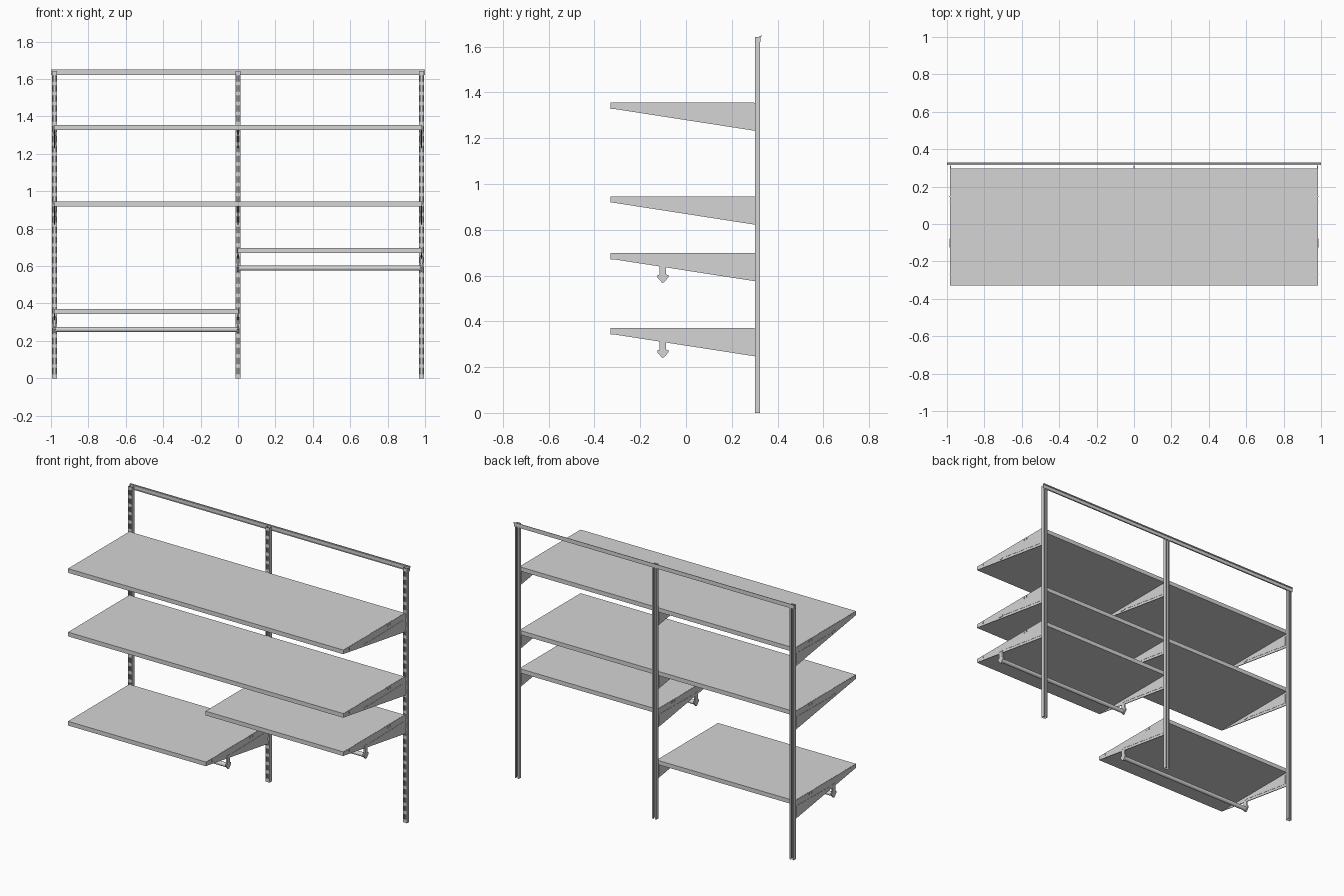
import bpy, bmesh, math

if "Cube" in bpy.data.objects:
    bpy.data.objects.remove(bpy.data.objects["Cube"])

grey = bpy.data.materials.new("light_grey_metal")
grey.diffuse_color = (0.66, 0.66, 0.66, 1)
grey.use_nodes = True
grey.node_tree.nodes["Principled BSDF"].inputs["Base Color"].default_value = grey.diffuse_color


def finish(name, bm):
    bmesh.ops.recalc_face_normals(bm, faces=bm.faces[:])
    me = bpy.data.meshes.new(name)
    bm.to_mesh(me)
    bm.free()
    me.materials.append(grey)
    ob = bpy.data.objects.new(name, me)
    bpy.context.collection.objects.link(ob)
    return ob


def add_box(bm, x0, x1, y0, y1, z0, z1):
    vs = bmesh.ops.create_cube(bm, size=1)["verts"]
    for v in vs:
        v.co.x = x1 if v.co.x > 0 else x0
        v.co.y = y1 if v.co.y > 0 else y0
        v.co.z = z1 if v.co.z > 0 else z0


def add_plate(bm, pts, x0, x1):
    """Extrude a (y, z) outline from x0 to x1."""
    a = [bm.verts.new((x0, y, z)) for y, z in pts]
    b = [bm.verts.new((x1, y, z)) for y, z in pts]
    bm.faces.new(a)
    bm.faces.new(b[::-1])
    for i in range(len(pts)):
        j = (i + 1) % len(pts)
        bm.faces.new((a[i], a[j], b[j], b[i]))


UP_X = (-0.981, 0.0, 0.981)
UP_TOP = 1.642


# Uprights: slotted front web, side flanges and narrow back returns
def upright(cx):
    bm = bmesh.new()
    y0, y1, t, h = 0.301, 0.3235, 0.002, 0.0145
    for s in (-1, 1):
        xs = sorted((cx + s * h, cx + s * (h - t)))
        add_box(bm, *xs, y0, y1, 0, UP_TOP)
        xs = sorted((cx + s * h, cx + s * 0.0045))
        add_box(bm, *xs, y1 - t, y1, 0, UP_TOP)
        # outer strip of the web
        xs = sorted((cx + s * h, cx + s * 0.0085))
        add_box(bm, *xs, y0, y0 + t, 0, UP_TOP)
        # bridges between slots
        z = 0.0
        while z < UP_TOP:
            xs = sorted((cx + s * 0.0085, cx + s * 0.0045))
            add_box(bm, *xs, y0, y0 + t, z, min(z + 0.022, UP_TOP))
            z += 0.054
    add_box(bm, cx - 0.0045, cx + 0.0045, y0, y0 + t, 0, UP_TOP)
    finish("upright", bm)


for x in UP_X:
    upright(x)

# Top rail with an upper lip turned back and a lower lip turned forward
bm = bmesh.new()
add_plate(bm, [(0.316, 1.621), (0.325, 1.621), (0.325, 1.643), (0.330, 1.643),
               (0.330, 1.650), (0.327, 1.650), (0.327, 1.646), (0.322, 1.646),
               (0.322, 1.624), (0.316, 1.624)], -1.0, 1.0)
finish("top_rail", bm)


# Shelf boards
def shelf(x0, x1, top):
    bm = bmesh.new()
    add_box(bm, x0, x1, -0.329, 0.296, top - 0.027, top)
    finish("shelf", bm)


# Tapered brackets with a pressed triangle, oval boss and small tabs
def bracket(cx, top):
    bm = bmesh.new()
    h = 0.0025
    add_plate(bm, [(-0.330, top - 0.0005), (-0.330, top - 0.025), (0.302, top - 0.123),
                   (0.302, top - 0.0005)], cx - h, cx + h)
    for s in (-1, 1):
        a, b = sorted((cx + s * h, cx + s * (h + 0.0015)))
        add_plate(bm, [(-0.065, top - 0.044), (-0.065, top - 0.050),
                       (0.282, top - 0.104), (0.282, top - 0.038)], a, b)
        oval = [(-0.1 + 0.020 * math.cos(i * math.pi / 6),
                 top - 0.045 + 0.006 * math.sin(i * math.pi / 6)) for i in range(12)]
        a, b = sorted((cx + s * h, cx + s * (h + 0.003)))
        add_plate(bm, oval, a, b)
        for y in (-0.272, 0.122, 0.147):
            add_box(bm, a, b, y - 0.002, y + 0.002, top - 0.019, top - 0.007)
    # hooks entering the upright slots
    for z in (top - 0.03, top - 0.095):
        add_box(bm, cx - h, cx + h, 0.300, 0.312, z - 0.012, z + 0.012)
    finish("bracket", bm)


# Hanging rod with a cradle at each end
def hanging_rod(x0, x1, top):
    for cx in (x0, x1):
        bm = bmesh.new()
        half = [(0.014, top - 0.047), (0.014, top - 0.094), (0.024, top - 0.096),
                (0.024, top - 0.106), (0.004, top - 0.129)]
        pts = [(-0.101 + d, z) for d, z in half]
        pts += [(-0.101 - d, z) for d, z in reversed(half)]
        add_plate(bm, pts, cx - 0.005, cx + 0.005)
        finish("rod_cradle", bm)
    bm = bmesh.new()
    r = 0.0135
    add_plate(bm, [(-0.101 + r * math.cos(i * math.pi / 8),
                    top - 0.109 + r * math.sin(i * math.pi / 8)) for i in range(16)],
              x0, x1)
    ob = finish("hanging_rod", bm)
    bpy.context.view_layer.objects.active = ob
    ob.select_set(True)
    bpy.ops.object.shade_smooth_by_angle(angle=math.radians(40))
    ob.select_set(False)


# Two full-width levels, one short level on each side
for x0, x1, top, rod in ((-0.981, 0.981, 1.355, False), (-0.981, 0.981, 0.945, False),
                         (0.0, 0.981, 0.698, True), (-0.981, 0.0, 0.370, True)):
    shelf(x0, x1, top)
    for x in UP_X:
        if x0 <= x <= x1:
            bracket(x, top)
    if rod:
        hanging_rod(x0, x1, top)
